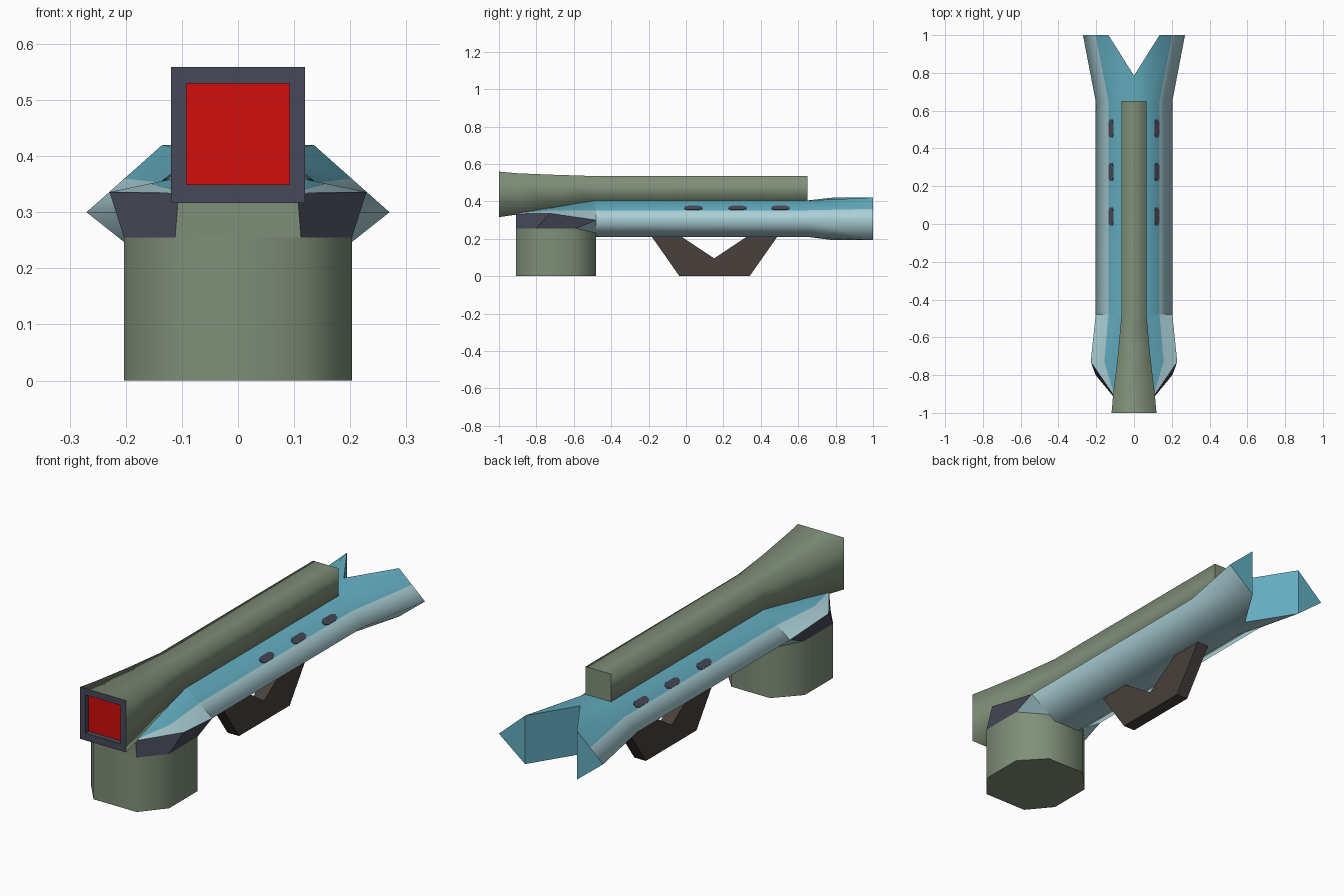
import bpy, math
from mathutils import Vector

if "Cube" in bpy.data.objects:
    bpy.data.objects.remove(bpy.data.objects["Cube"])


def material(name, rgb):
    m = bpy.data.materials.new(name)
    m.diffuse_color = (*rgb, 1)
    m.use_nodes = True
    m.node_tree.nodes["Principled BSDF"].inputs["Base Color"].default_value = m.diffuse_color
    return m


BLUE = material("sky blue", (0.125, 0.42, 0.53))
PALE = material("pale blue", (0.40, 0.62, 0.67))
GREEN = material("sage green", (0.215, 0.275, 0.19))
SLATE = material("dark slate", (0.062, 0.066, 0.098))
RED = material("red", (0.64, 0.004, 0.004))
BROWN = material("dark brown", (0.065, 0.051, 0.043))


def build(name, verts, faces, mats, index=None, smooth=None):
    """Mesh object; index and smooth are per-face lists."""
    me = bpy.data.meshes.new(name)
    me.from_pydata([tuple(v) for v in verts], [], faces)
    for m in mats:
        me.materials.append(m)
    for i, p in enumerate(me.polygons):
        p.material_index = index[i] if index else 0
        p.use_smooth = smooth[i] if smooth else False
    ob = bpy.data.objects.new(name, me)
    bpy.context.collection.objects.link(ob)
    return ob


def mirror(ob):
    m = ob.modifiers.new("mirror", 'MIRROR')
    m.use_clip = True
    m.merge_threshold = 0.0005


def half_ring(y, top, side, bot, yc=None):
    """Right half of the hull section: centre, shoulder, colour line, side, keel."""
    yc = y if yc is None else yc
    (tx, tz), (sx, sz), (bx, bz) = top, side, bot
    return [(0, yc, tz), (tx, y, tz), ((tx + sx) / 2, y, (tz + sz) / 2),
            (sx, y, sz), (bx, y, bz), (0, yc, bz)]


# Hull: mirrored hexagonal tube with a forked, flared tail
a, s, b = (0.068, 0.405), (0.203, 0.30), (0.068, 0.21)
verts = (half_ring(-0.48, a, s, b) + half_ring(0.65, a, s, b) +
         half_ring(1.0, (0.135, 0.42), (0.27, 0.30), (0.135, 0.193), 0.785))
faces, index, smooth = [], [], []
for r in range(2):
    for k in range(5):
        i = r * 6 + k
        faces.append((i, i + 6, i + 7, i + 1))
        index.append(0 if k < 2 else 1)
        smooth.append(True)
faces += [(12, 17, 16, 13), (13, 16, 15, 14), (0, 1, 2, 3, 4, 5)]
index += [0, 0, 1]
smooth += [False] * 3
mirror(build("hull", verts, faces, [BLUE, PALE], index, smooth))

# Nose: upper jaw that tapers down to the front
verts = (half_ring(-0.91, (0.100, 0.338), (0.106, 0.333), (0, 0.3))[:4] +
         half_ring(-0.73, (0.085, 0.366), (0.229, 0.336), (0, 0.3))[:4] +
         half_ring(-0.48, a, s, b)[:4])
faces = [(r * 4 + k, r * 4 + k + 4, r * 4 + k + 5, r * 4 + k + 1)
         for r in range(2) for k in range(3)]
mirror(build("nose", verts, faces, [BLUE, PALE], [0, 0, 1] * 2, [True] * 6))

# Neck: dark sides, green front and pale rear corner between nose and drum
verts = [(0.112, -0.91, 0.255), (0.203, -0.80, 0.255), (0.203, -0.59, 0.255),
         (0.106, -0.91, 0.333), (0.229, -0.73, 0.336), (0.203, -0.48, 0.30),
         (0.068, -0.48, 0.21), (0, -0.91, 0.255), (0, -0.91, 0.338)]
faces = [(0, 1, 4, 3), (1, 2, 5, 4), (2, 6, 5), (7, 0, 3, 8)]
mirror(build("neck", verts, faces, [SLATE, PALE, GREEN], [0, 0, 1, 2]))

# Drum: eight-sided foot under the nose
outline = [(0.112, -0.91), (0.203, -0.80), (0.203, -0.59), (0.10, -0.48),
           (-0.10, -0.48), (-0.203, -0.59), (-0.203, -0.80), (-0.112, -0.91)]
verts = [(x, y, z) for z in (0, 0.255) for x, y in outline]
faces = [(i, (i + 1) % 8, (i + 1) % 8 + 8, i + 8) for i in range(8)]
faces += [tuple(range(7, -1, -1)), tuple(range(8, 16))]
build("drum", verts, faces, [GREEN], None, [True] * 8 + [False] * 2)

# Barrel: square tube flaring to a framed, recessed red muzzle
stations = [(0.65, 0.066, 0.395, 0.535), (-0.48, 0.066, 0.39, 0.535),
            (-0.70, 0.086, 0.36, 0.542), (-0.90, 0.11, 0.33, 0.55),
            (-1.0, 0.119, 0.316, 0.559), (-1.0, 0.092, 0.349, 0.529),
            (-0.975, 0.092, 0.349, 0.529)]
verts = [p for y, w, lo, hi in stations
         for p in ((-w, y, lo), (w, y, lo), (w, y, hi), (-w, y, hi))]
faces, index, smooth = [(3, 2, 1, 0)], [0], [False]
for r in range(len(stations) - 1):
    for k in range(4):
        n = (k + 1) % 4
        faces.append((r * 4 + k, r * 4 + n, r * 4 + n + 4, r * 4 + k + 4))
        index.append(1 if r > 3 else 0)
        smooth.append(r < 4)
last = len(verts) - 4
faces.append(tuple(range(last, last + 4)))
index.append(2)
smooth.append(False)
build("barrel", verts, faces, [GREEN, SLATE, RED], index, smooth)

# Skid: notched keel under the middle of the hull
profile = [(-0.20, 0.235), (-0.035, 0), (0.34, 0), (0.505, 0.235),
           (0.36, 0.235), (0.15, 0.095), (-0.06, 0.235)]
n = len(profile)
verts = [(x, y, z) for x in (-0.03, 0.03) for y, z in profile]
faces = [(i, i + n, (i + 1) % n + n, (i + 1) % n) for i in range(n)]
faces += [tuple(range(n)), tuple(range(2 * n - 1, n - 1, -1))]
build("skid", verts, faces, [BROWN])

# Windows: three thin rounded plates on each upper slope
down = (Vector((s[0], 0, s[1])) - Vector((a[0], 0, a[1]))).normalized()
normal = Vector((-down.z, 0, down.x))
shape = [(-0.048, 0.008), (-0.03, 0.017), (0.03, 0.017), (0.048, 0.008),
         (0.048, -0.008), (0.03, -0.017), (-0.03, -0.017), (-0.048, -0.008)]
for i, y in enumerate((0.04, 0.275, 0.505)):
    c = Vector((0.121, y, 0.3638))
    verts = [c + Vector((0, u, 0)) + down * v + normal * h
             for h in (-0.002, 0.003) for u, v in shape]
    faces = [(k, (k + 1) % 8, (k + 1) % 8 + 8, k + 8) for k in range(8)]
    faces += [tuple(range(7, -1, -1)), tuple(range(8, 16))]
    mirror(build(f"window_{i + 1}", verts, faces, [SLATE]))

# Make all normals point outward
for ob in list(bpy.context.scene.objects):
    bpy.context.view_layer.objects.active = ob
    ob.select_set(True)
    bpy.ops.object.mode_set(mode='EDIT')
    bpy.ops.mesh.select_all(action='SELECT')
    bpy.ops.mesh.normals_make_consistent(inside=False)
    bpy.ops.object.mode_set(mode='OBJECT')
    ob.select_set(False)
